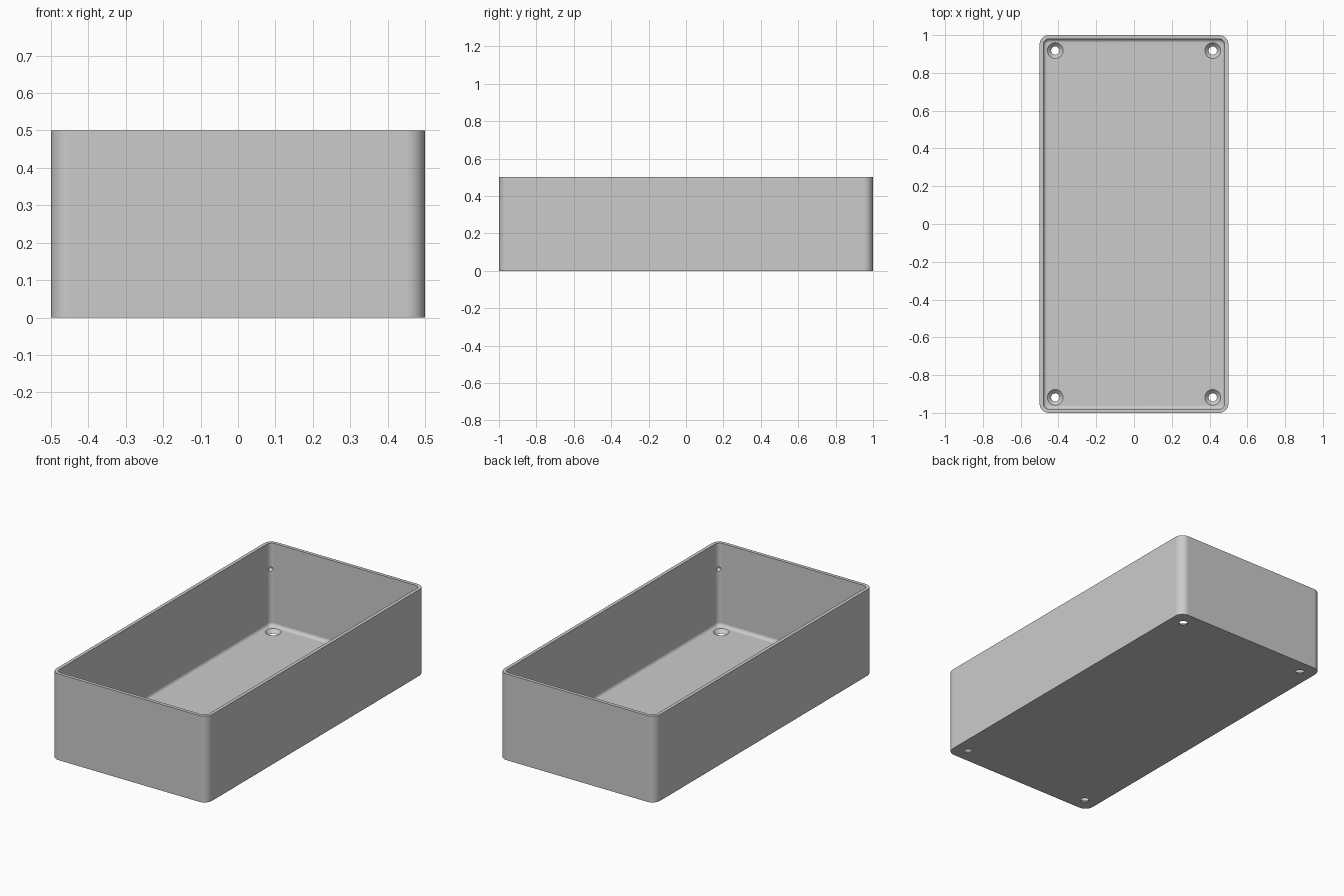
import bpy, bmesh, math
from mathutils import Matrix, Vector

cube = bpy.data.objects.get("Cube")
if cube:
    bpy.data.objects.remove(cube, do_unlink=True)

HALF_X, HALF_Y, HEIGHT = 0.5, 1.0, 0.5
CORNER, WALL, FLOOR, FILLET = 0.05, 0.02, 0.02, 0.02
CORNER_STEPS, FILLET_STEPS = 12, 8

grey = bpy.data.materials.new("light grey plastic")
grey.use_nodes = True
colour = (0.6, 0.6, 0.6, 1)
grey.diffuse_color = colour
grey.node_tree.nodes["Principled BSDF"].inputs["Base Color"].default_value = colour


def make_object(name, bm):
    bmesh.ops.recalc_face_normals(bm, faces=bm.faces)
    mesh = bpy.data.meshes.new(name)
    bm.to_mesh(mesh)
    bm.free()
    mesh.materials.append(grey)
    obj = bpy.data.objects.new(name, mesh)
    bpy.context.collection.objects.link(obj)
    return obj


def rounded_ring(bm, inset, z):
    """Rounded rectangle of vertices, offset inwards by inset."""
    radius = CORNER - inset
    ring = []
    for quarter, (sx, sy) in enumerate([(1, 1), (-1, 1), (-1, -1), (1, -1)]):
        for i in range(CORNER_STEPS + 1):
            a = (quarter + i / CORNER_STEPS) * math.pi / 2
            ring.append(bm.verts.new((sx * (HALF_X - CORNER) + radius * math.cos(a),
                                      sy * (HALF_Y - CORNER) + radius * math.sin(a), z)))
    return ring


# Tray: outer wall, rim, inner wall and filleted floor
profile = [(0, 0), (0, HEIGHT), (WALL, HEIGHT)]
for i in range(FILLET_STEPS + 1):
    a = i / FILLET_STEPS * math.pi / 2
    profile.append((WALL + FILLET * (1 - math.cos(a)),
                    FLOOR + FILLET * (1 - math.sin(a))))
bm = bmesh.new()
rings = [rounded_ring(bm, inset, z) for inset, z in profile]
for low, high in zip(rings, rings[1:]):
    for i in range(len(low)):
        j = (i + 1) % len(low)
        bm.faces.new((low[i], low[j], high[j], high[i]))
bm.faces.new(rings[0])
bm.faces.new(rings[-1])
tray = make_object("tray", bm)

# Cutters: countersunk screw holes and small dimples in the inner corners
bm = bmesh.new()
dimple = CORNER - (CORNER - WALL) * math.sqrt(0.5)
for sx in (-1, 1):
    for sy in (-1, 1):
        bmesh.ops.create_cone(bm, cap_ends=True, segments=32, radius1=0.017,
                              radius2=0.047, depth=0.03,
                              matrix=Matrix.Translation((sx * 0.417, sy * 0.918, 0.01)))
        spot = Vector((sx * (HALF_X - dimple), sy * (HALF_Y - dimple), 0.35))
        bmesh.ops.create_uvsphere(bm, u_segments=16, v_segments=10, radius=0.013,
                                  matrix=Matrix.Translation(spot))
cutter = make_object("hole_cutter", bm)
cutter.hide_render = True

bpy.ops.object.select_all(action="DESELECT")
tray.select_set(True)
bpy.context.view_layer.objects.active = tray
cut = tray.modifiers.new("holes", "BOOLEAN")
cut.operation = "DIFFERENCE"
cut.solver = "EXACT"
cut.object = cutter
bpy.ops.object.modifier_apply(modifier=cut.name)
bpy.data.objects.remove(cutter, do_unlink=True)

# Smooth rounded corners, crisp rim and flat panels
bpy.ops.object.shade_smooth_by_angle(angle=math.radians(30))
weighted = tray.modifiers.new("flat panels", "WEIGHTED_NORMAL")
weighted.keep_sharp = True
